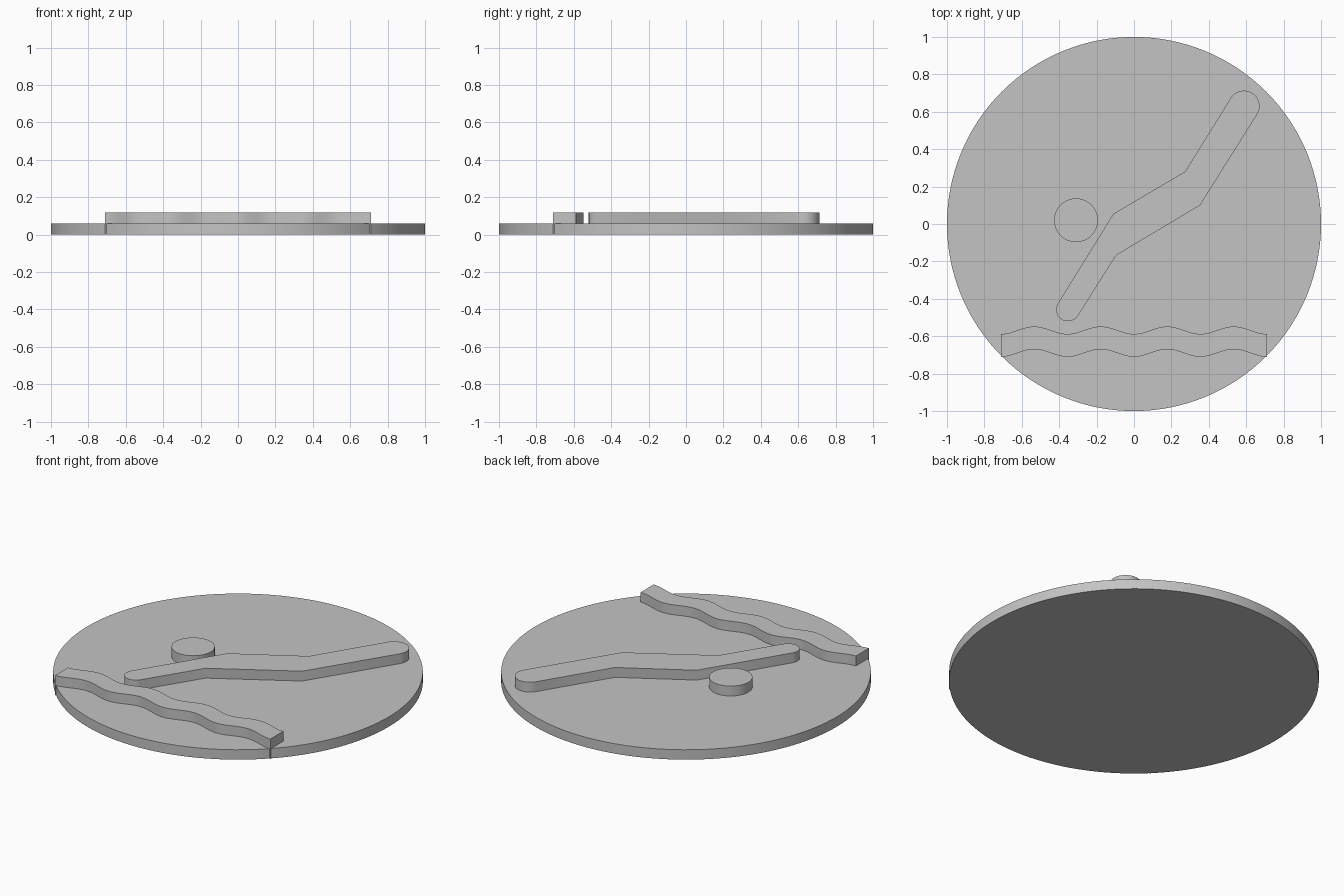
import bpy, bmesh, math

if "Cube" in bpy.data.objects:
    bpy.data.objects.remove(bpy.data.objects["Cube"])

DISC_TOP, RELIEF_TOP = 0.059, 0.118

grey = bpy.data.materials.new("light_grey")
grey.diffuse_color = (0.55, 0.55, 0.55, 1)
grey.use_nodes = True
grey.node_tree.nodes["Principled BSDF"].inputs["Base Color"].default_value = grey.diffuse_color


def arc(cx, cy, r, start, end, n):
    """Points on an arc, angles in degrees, both ends included."""
    angles = [math.radians(start + (end - start) * i / n) for i in range(n + 1)]
    return [(cx + r * math.cos(a), cy + r * math.sin(a)) for a in angles]


def plate(name, outline, z0, z1):
    """Extrude a counter-clockwise outline between two heights."""
    bm = bmesh.new()
    base = bm.faces.new([bm.verts.new((x, y, z0)) for x, y in outline])
    extruded = bmesh.ops.extrude_face_region(bm, geom=[base], use_keep_orig=True)
    top = [g for g in extruded["geom"] if isinstance(g, bmesh.types.BMVert)]
    bmesh.ops.translate(bm, verts=top, vec=(0, 0, z1 - z0))
    bmesh.ops.recalc_face_normals(bm, faces=bm.faces)
    mesh = bpy.data.meshes.new(name)
    bm.to_mesh(mesh)
    bm.free()
    mesh.materials.append(grey)
    obj = bpy.data.objects.new(name, mesh)
    bpy.context.collection.objects.link(obj)
    bpy.ops.object.select_all(action='DESELECT')
    obj.select_set(True)
    bpy.context.view_layer.objects.active = obj
    bpy.ops.object.shade_smooth_by_angle(angle=math.radians(30))
    return obj


# Round base
plate("base_disc", arc(0, 0, 1, 0, 360, 128)[:-1], 0, DISC_TOP)

# Swimmer: round head and a bent body with rounded ends
plate("head", arc(-0.31, 0.02, 0.117, 0, 360, 64)[:-1], DISC_TOP, RELIEF_TOP)
body = (arc(0.588, 0.63, 0.083, -32, 148, 24)
        + [(0.273, 0.28), (-0.11, 0.055)]
        + arc(-0.353, -0.457, 0.063, 148, 328, 24)
        + [(-0.096, -0.168), (0.353, 0.10)])
plate("body", body, DISC_TOP, RELIEF_TOP)

# Water: four wavelengths, running through the full thickness
HALF, STEPS = 0.711, 96
xs = [-HALF + 2 * HALF * i / STEPS for i in range(STEPS + 1)]


def wave(x, mid):
    return mid - 0.02 * math.cos(4 * math.pi * x / HALF)


water = [(x, wave(x, -0.69)) for x in xs] + [(x, wave(x, -0.568)) for x in reversed(xs)]
plate("water_wave", water, 0, RELIEF_TOP)
